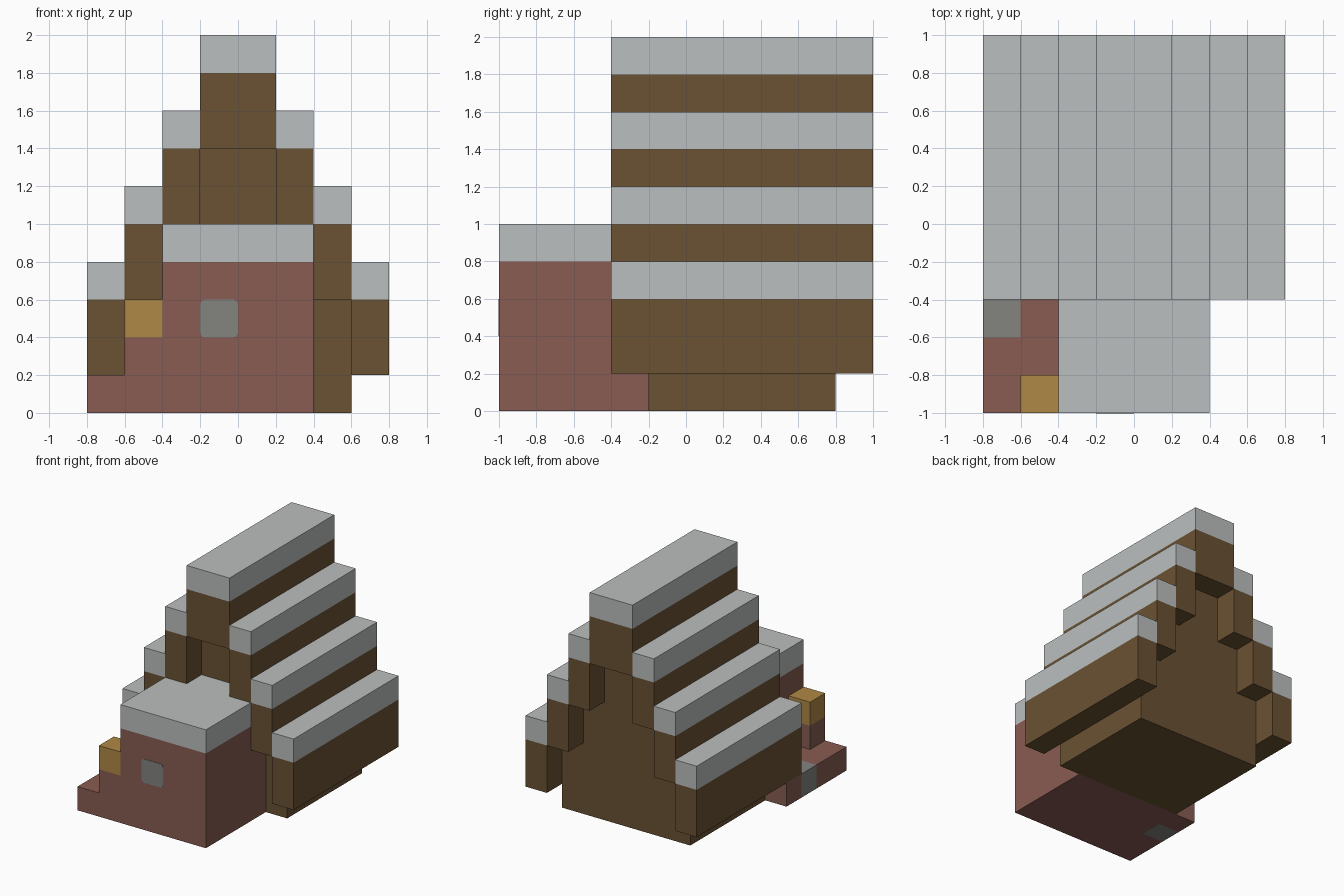
import bpy
import bmesh
from mathutils import Vector

cube = bpy.data.objects.get("Cube")
if cube:
    bpy.data.objects.remove(cube, do_unlink=True)


def material(name, rgb):
    m = bpy.data.materials.new(name)
    m.use_nodes = True
    m.diffuse_color = (*rgb, 1)
    bsdf = next(n for n in m.node_tree.nodes if n.type == "BSDF_PRINCIPLED")
    bsdf.inputs["Base Color"].default_value = (*rgb, 1)
    return m


SNOW = material("pale_grey", (0.50, 0.52, 0.52))
WOOD = material("brown_wood", (0.144, 0.084, 0.033))
BRICK = material("red_brick", (0.246, 0.107, 0.084))
GOLD = material("gold", (0.434, 0.246, 0.061))
STONE = material("stone_grey", (0.227, 0.227, 0.216))


def finish(name, bm, mats):
    bmesh.ops.recalc_face_normals(bm, faces=bm.faces)
    mesh = bpy.data.meshes.new(name)
    bm.to_mesh(mesh)
    bm.free()
    for m in mats:
        mesh.materials.append(m)
    ob = bpy.data.objects.new(name, mesh)
    bpy.context.collection.objects.link(ob)
    return ob


def box(name, low, high, mats, cuts=(), rule=None):
    """Box between two corners, cut at (axis, position), faces coloured by rule."""
    low, high = Vector(low), Vector(high)
    bm = bmesh.new()
    bmesh.ops.create_cube(bm, size=1)
    for v in bm.verts:
        v.co = (low + high) / 2 + v.co * (high - low)
    for axis, pos in cuts:
        normal = Vector((0, 0, 0))
        normal[axis] = 1
        bmesh.ops.bisect_plane(bm, geom=bm.verts[:] + bm.edges[:] + bm.faces[:],
                               plane_co=normal * pos, plane_no=normal)
    if rule:
        for f in bm.faces:
            f.material_index = int(rule(f.calc_center_median()))
    return finish(name, bm, mats)


def prism(name, outline, y0, y1, mat):
    """Extrude an x-z outline along y."""
    bm = bmesh.new()
    face = bm.faces.new([bm.verts.new((x, y0, z)) for x, z in outline])
    out = bmesh.ops.extrude_face_region(bm, geom=[face])
    moved = [v for v in out["geom"] if isinstance(v, bmesh.types.BMVert)]
    bmesh.ops.translate(bm, verts=moved, vec=(0, y1 - y0, 0))
    return finish(name, bm, [mat])


# House body with stepped gables
half = [(0.6, 0), (0.6, 0.6), (0.4, 0.6), (0.4, 1), (0.2, 1), (0.2, 1.4)]
prism("house_body", half + [(-x, z) for x, z in reversed(half)], -0.2, 0.8, WOOD)


# Roof beams, each with a pale cap on top
def beam(name, x0, x1, z):
    box(name, (x0, -0.4, z), (x1, 1, z + 0.6), [WOOD, SNOW],
        [(2, z + 0.4)], lambda c: c.z > z + 0.39)


for i, label in enumerate(("lower", "middle", "upper")):
    x, z = 0.6 - 0.2 * i, 0.2 + 0.4 * i
    beam(label + "_roof_beam_left", x, x + 0.2, z)
    beam(label + "_roof_beam_right", -x - 0.2, -x, z)
beam("ridge_beam", -0.2, 0.2, 1.4)

# Brick porch with a pale roof
box("porch", (-0.4, -1, 0), (0.4, -0.2, 1), [BRICK, SNOW],
    [(2, 0.8)], lambda c: c.z > 0.79)

# Stone window plate with softened corners
plate = prism("porch_window", [(-0.2, 0.4), (0, 0.4), (0, 0.6), (-0.2, 0.6)],
              -1.003, -1, STONE)
bm = bmesh.new()
bm.from_mesh(plate.data)
corners = [e for e in bm.edges if abs(e.verts[0].co.y - e.verts[1].co.y) > 0.001]
bmesh.ops.bevel(bm, geom=corners, offset=0.025, segments=3, profile=0.5, affect="EDGES")
bm.to_mesh(plate.data)
bm.free()

# Low brick ledge with one stone block at its outer edge
box("ledge", (-0.8, -1, 0), (-0.4, -0.2, 0.2), [BRICK, STONE],
    [(0, -0.6), (1, -0.6), (1, -0.4)],
    lambda c: c.x < -0.61 and -0.6 < c.y < -0.4)

# Corner post with a gold block
box("corner_post", (-0.6, -1, 0.2), (-0.4, -0.8, 0.4), [BRICK])
box("gold_block", (-0.6, -1, 0.4), (-0.4, -0.8, 0.6), [GOLD])
